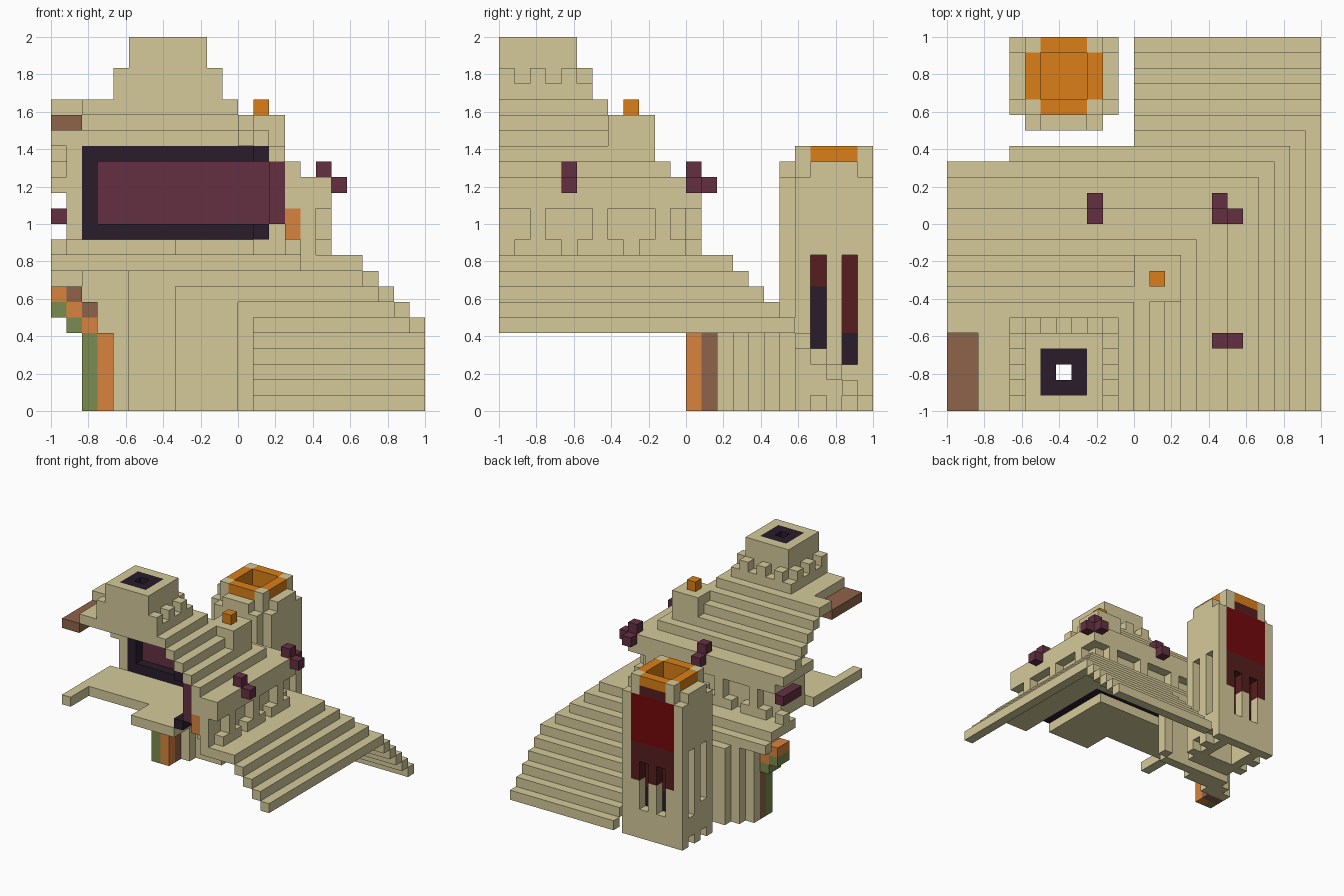
import bpy, bmesh

cube = bpy.data.objects.get("Cube")
if cube:
    bpy.data.objects.remove(cube, do_unlink=True)

U = 1 / 12  # one block


def srgb(h):
    vals = [int(h[i:i + 2], 16) / 255 for i in (0, 2, 4)]
    return [v / 12.92 if v < 0.04 else ((v + 0.055) / 1.055) ** 2.4 for v in vals] + [1]


def material(name, h):
    m = bpy.data.materials.new(name)
    m.use_nodes = True
    m.diffuse_color = srgb(h)
    m.node_tree.nodes["Principled BSDF"].inputs["Base Color"].default_value = srgb(h)
    return m


SAND = material("sandstone", "d5ca9a")
ORANGE = material("bright orange", "da7f18")
COPPER = material("copper orange", "d8843f")
BROWN = material("brown", "8f634a")
GREEN = material("moss green", "7a8c4e")
PURPLE = material("plum", "643042")
DARK = material("dark violet", "291c2b")
MAROON = material("maroon", "571d1e")
RED = material("deep red", "74090b")


def part(name, mat, *boxes):
    """Joins blocks, each given as x0, x1, y0, y1, z0, z1 on the block grid."""
    bm = bmesh.new()
    for x0, x1, y0, y1, z0, z1 in boxes:
        vs = bmesh.ops.create_cube(bm, size=1)["verts"]
        for v in vs:
            v.co.x = (x1 if v.co.x > 0 else x0) * U - 1
            v.co.y = (y1 if v.co.y > 0 else y0) * U - 1
            v.co.z = (z1 if v.co.z > 0 else z0) * U
    me = bpy.data.meshes.new(name)
    bm.to_mesh(me)
    bm.free()
    me.materials.append(mat)
    ob = bpy.data.objects.new(name, me)
    bpy.context.collection.objects.link(ob)


def ell(xa, xb, z0, z1, left=0, front=0):
    """Corner-shaped run: one arm along x at the back, one along y at the side."""
    ya, yb = xa - 5, xb - 5
    return [(left, xb, ya, yb, z0, z1), (xa, xb, front, ya, z0, z1)]


def ring(x0, x1, y0, y1, a0, a1, b0, b1, z0, z1):
    """Rectangle with a rectangular hole a0..a1, b0..b1."""
    return [(x0, a0, y0, y1, z0, z1), (a1, x1, y0, y1, z0, z1),
            (a0, a1, y0, b0, z0, z1), (a0, a1, b1, y1, z0, z1)]


def cell(x, y, z):
    return (x, x + 1, y, y + 1, z, z + 1)


# Lower stairs, thin shell
stairs = ell(20, 21, 8, 9) + ell(21, 22, 7, 8, 4) + ell(22, 23, 6, 7, 12) + ell(23, 24, 5, 6, 12)
stairs += [(12, 24, j, j + 1, 23 - j, 24 - j) for j in range(19, 24)]
part("lower_stairs", SAND, *stairs)
part("terrace", SAND, *ell(16, 20, 9, 10))

# Inner room: floor, walls, framed panels
part("room_floor", SAND, *ell(8, 13, 10, 11), (0, 1, 0, 3, 10, 11))
part("room_wall", SAND, *ell(15, 16, 10, 15, 1, 1), *ell(16, 17, 10, 14, 1), (15, 16, 0, 1, 13, 15),
     (1, 2, 8, 9, 10, 17), (1, 3, 9, 10, 10, 16), (0, 1, 8, 11, 14, 15))
part("panel_frame", DARK, *ell(13, 14, 11, 12, 2), *ell(13, 14, 16, 17, 2), (2, 3, 8, 9, 12, 16))
part("wall_panel", PURPLE, *ell(14, 15, 12, 16, 3))
part("wall_lamp", COPPER, (15, 16, 0, 1, 11, 13))

# Upper stairs and roof
roof = ell(12, 13, 18, 19) + ell(13, 14, 17, 18) + ell(14, 15, 16, 17) + ell(15, 16, 15, 16)
part("upper_stairs", SAND, *roof, *ell(16, 18, 14, 15))
part("roof_platform", SAND, *ring(2, 12, 0, 7, 6, 9, 1, 4, 19, 20), (0, 2, 5, 7, 19, 20))
part("side_ledge", BROWN, (0, 2, 0, 5, 18, 19))
part("corner_post", SAND, (12, 15, 7, 10, 17, 19))
part("post_lamp", ORANGE, cell(13, 8, 19))

# Outer wall with openings that widen at the top, also around the corner
outer = ell(17, 18, 13, 14, 1) + [(0, 1, 12, 13, 10, 11)]
for k in (2, 6, 10):
    outer += [(17, 18, k, k + 1, 11, 13), (17, 18, k - 1, k + 2, 10, 11)]
for k in (3, 7, 11, 15):
    outer += [(k, k + 1, 12, 13, 11, 13), (k - 1, k + 2, 12, 13, 10, 11)]
part("outer_wall", SAND, *outer)

# Chimney with battlements
part("chimney", SAND, *ring(5, 10, 0, 5, 6, 9, 1, 4, 20, 24))
part("chimney_lining", DARK, *ring(6, 9, 1, 4, 7, 8, 2, 3, 19, 24))
battlement = [(4, 5, 0, 6, 20, 21), (10, 11, 0, 6, 20, 21), (5, 10, 5, 6, 20, 21)]
battlement += [cell(x, y, 21) for x in (4, 10) for y in (0, 2, 4)]
battlement += [cell(x, 5, 21) for x in (5, 7, 9)]
part("battlement", SAND, *battlement)

# Plum blossoms
part("blossoms", PURPLE, cell(17, 12, 15), cell(18, 12, 14), cell(17, 13, 14),
     cell(17, 4, 15), cell(18, 4, 14), cell(9, 12, 15), cell(9, 13, 14), (0, 1, 10, 13, 12, 13))

# Staggered wall between tower and terrace
part("under_wall", SAND, (12, 13, 17, 18, 0, 6), (4, 12, 16, 17, 0, 7),
     (3, 8, 15, 16, 0, 9), (2, 5, 14, 15, 0, 9))

# Coloured bracket column
part("bracket_green", GREEN, (2, 3, 12, 13, 0, 5), (1, 2, 12, 14, 5, 6), (0, 1, 12, 14, 6, 7))
part("bracket_copper", COPPER, (3, 4, 12, 13, 0, 5), (2, 3, 12, 14, 5, 6),
     (1, 2, 12, 14, 6, 7), (0, 1, 12, 14, 7, 8))
part("bracket_brown", BROWN, (2, 4, 13, 14, 0, 5), (2, 3, 12, 14, 6, 7), (1, 2, 12, 14, 7, 8))

# Tower shell with slit windows on both sides, open underneath
tower = [(5, 10, 18, 19, 0, 15), (6, 9, 18, 19, 15, 16)]
tower += ring(5, 10, 19, 24, 6, 9, 20, 23, 0, 3)
for x in (4, 10):
    tower += [(x, x + 1, 19, 24, 1, 3), (x, x + 1, 19, 24, 10, 15)]
    tower += [(x, x + 1, 20, 23, 15, 16), (x, x + 1, 20, 21, 3, 4)]
    tower += [(x, x + 1, y, y + 1, 3, 10) for y in (19, 21, 23)]
    tower += [cell(x, y, 0) for y in (19, 21, 23)]
tower += [(x, x + 1, y, y + 1, 15, 17) for x in (5, 9) for y in (19, 23)]
tower += [(x, x + 1, 23, 24, 3, 6) for x in (5, 7, 9)]
part("tower", SAND, *tower)
part("tower_core", DARK, (5, 10, 19, 21, 3, 8), (5, 10, 21, 23, 3, 5))
part("tower_curtain", MAROON, (5, 10, 19, 21, 8, 10), (5, 10, 21, 23, 5, 10), (5, 10, 23, 24, 8, 10),
     *[(x, x + 1, 23, 24, 6, 8) for x in (5, 7, 9)], (6, 9, 23.5, 24, 15, 16))
part("tower_back_panel", RED, (5, 10, 19, 24, 10, 15))

# Basin at the tower top
part("tower_basin", ORANGE, (6, 9, 19, 20, 15, 17), (6, 9, 23, 24, 16, 17), (6, 9, 23, 23.5, 15, 16),
     (5, 6, 20, 23, 15, 17), (9, 10, 20, 23, 15, 17), (6, 9, 20, 23, 15, 15.3))
